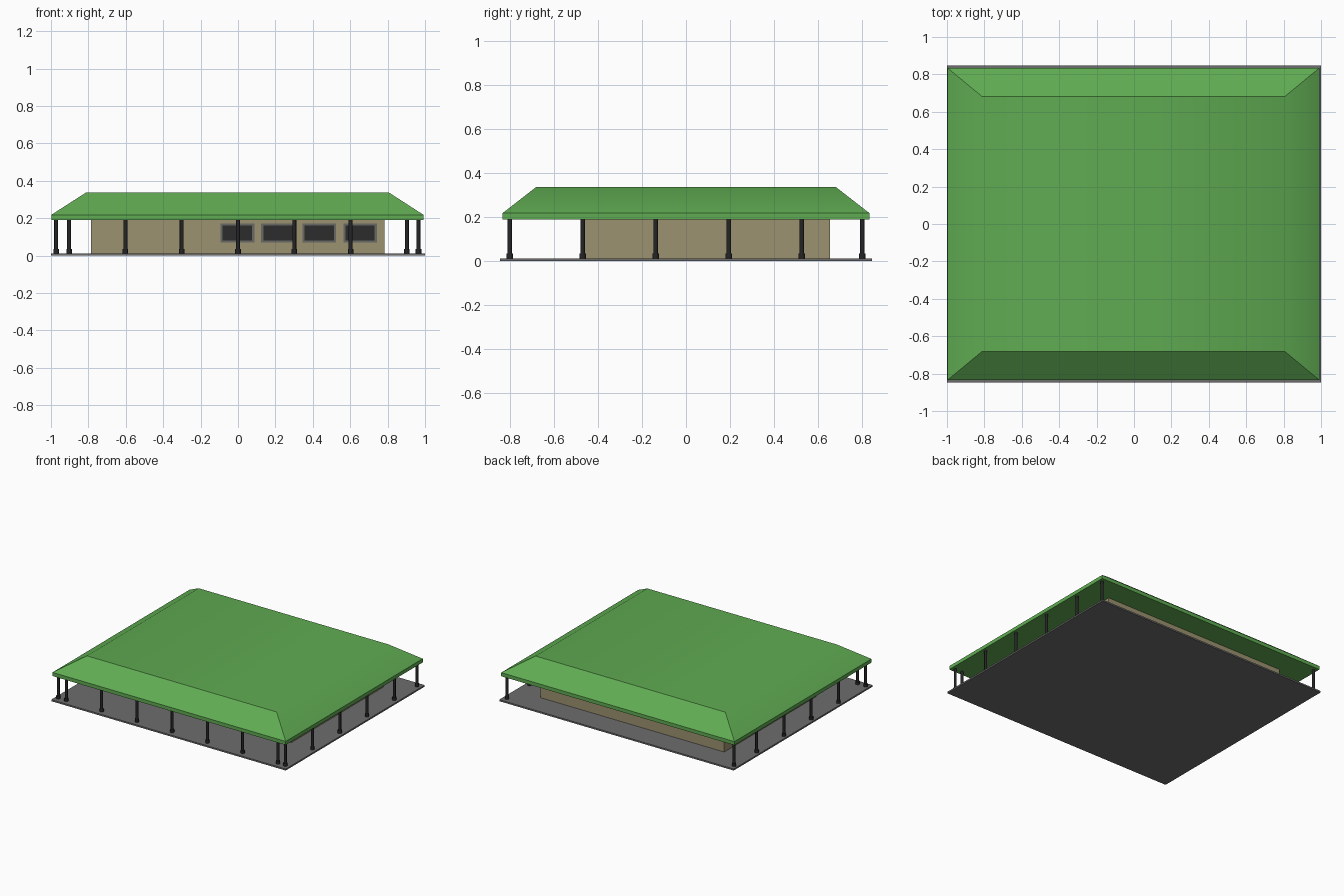
import bpy, bmesh, math
from mathutils import Matrix, Vector

cube = bpy.data.objects.get("Cube")
if cube:
    bpy.data.objects.remove(cube, do_unlink=True)


def material(name, r, g, b):
    m = bpy.data.materials.new(name)
    m.use_nodes = True
    m.diffuse_color = (r, g, b, 1)
    bsdf = next(n for n in m.node_tree.nodes if n.type == 'BSDF_PRINCIPLED')
    bsdf.inputs["Base Color"].default_value = (r, g, b, 1)
    bsdf.inputs["Roughness"].default_value = 0.8
    return m


GREEN = material("roof_green", 0.115, 0.407, 0.084)
TAN = material("wall_tan", 0.333, 0.287, 0.162)
GREY = material("concrete_grey", 0.155, 0.155, 0.155)
BLACK = material("post_black", 0.018, 0.018, 0.018)
FRAME = material("frame_grey", 0.14, 0.14, 0.13)
GLASS = material("glass_dark", 0.025, 0.025, 0.026)


def finish(name, bm, mat, smooth=None):
    bmesh.ops.recalc_face_normals(bm, faces=bm.faces[:])
    mesh = bpy.data.meshes.new(name)
    bm.to_mesh(mesh)
    bm.free()
    mesh.materials.append(mat)
    obj = bpy.data.objects.new(name, mesh)
    bpy.context.collection.objects.link(obj)
    if smooth:
        bpy.ops.object.select_all(action='DESELECT')
        obj.select_set(True)
        bpy.context.view_layer.objects.active = obj
        bpy.ops.object.shade_smooth_by_angle(angle=math.radians(smooth))
    return obj


def box(name, lo, hi, mat):
    lo, hi = Vector(lo), Vector(hi)
    bm = bmesh.new()
    bmesh.ops.create_cube(bm, size=1, matrix=Matrix.Translation((lo + hi) / 2)
                          @ Matrix.Diagonal((*(hi - lo), 1)))
    return finish(name, bm, mat)


# Ground slab and walled block
FLOOR, EAVE = 0.012, 0.19
box("floor_slab", (-1, -0.847, 0), (1, 0.847, FLOOR), GREY)
WALL_Y = -0.465
box("walls", (-0.785, WALL_Y, FLOOR), (0.782, 0.655, EAVE), TAN)

# Hipped roof with a flat top, fascia and flat soffit
bm = bmesh.new()
rings = []
for hx, hy, z in ((0.995, 0.835, EAVE), (0.995, 0.835, 0.218), (0.81, 0.682, 0.337)):
    rings.append([bm.verts.new((sx * hx - 0.003, sy * hy, z))
                  for sx, sy in ((-1, -1), (1, -1), (1, 1), (-1, 1))])
for low, high in zip(rings, rings[1:]):
    for i in range(4):
        j = (i + 1) % 4
        bm.faces.new((low[i], low[j], high[j], high[i]))
bm.faces.new(rings[0])
bm.faces.new(rings[-1])
finish("roof", bm, GREEN, smooth=34)


# Veranda posts, each a slim shaft on a wider foot
def post(x, y):
    bm = bmesh.new()
    for radius, z0, z1 in ((0.0105, FLOOR, EAVE), (0.015, FLOOR, 0.034)):
        bmesh.ops.create_cone(bm, cap_ends=True, segments=12, radius1=radius,
                              radius2=radius, depth=z1 - z0,
                              matrix=Matrix.Translation((x, y, (z0 + z1) / 2)))
    finish("veranda_post", bm, BLACK, smooth=40)


for i in range(-3, 4):
    post(i * 0.301, -0.802)
for x in (-0.972, 0.965):
    for y in (-0.802, -0.47, -0.138, 0.195, 0.527, 0.802):
        post(x, y)

# Front windows: raised frame bars around a thin pane
Z0, Z1, BAR = 0.07, 0.171, 0.011
for x0, x1 in ((-0.093, 0.087), (0.124, 0.304), (0.344, 0.525), (0.563, 0.742)):
    box("window_glass", (x0 + BAR, WALL_Y - 0.003, Z0 + BAR),
        (x1 - BAR, WALL_Y, Z1 - BAR), GLASS)
    for z in (Z0, Z1 - BAR):
        box("window_rail", (x0, WALL_Y - 0.007, z), (x1, WALL_Y, z + BAR), FRAME)
    for x in (x0, x1 - BAR):
        box("window_jamb", (x, WALL_Y - 0.007, Z0 + BAR),
            (x + BAR, WALL_Y, Z1 - BAR), FRAME)
